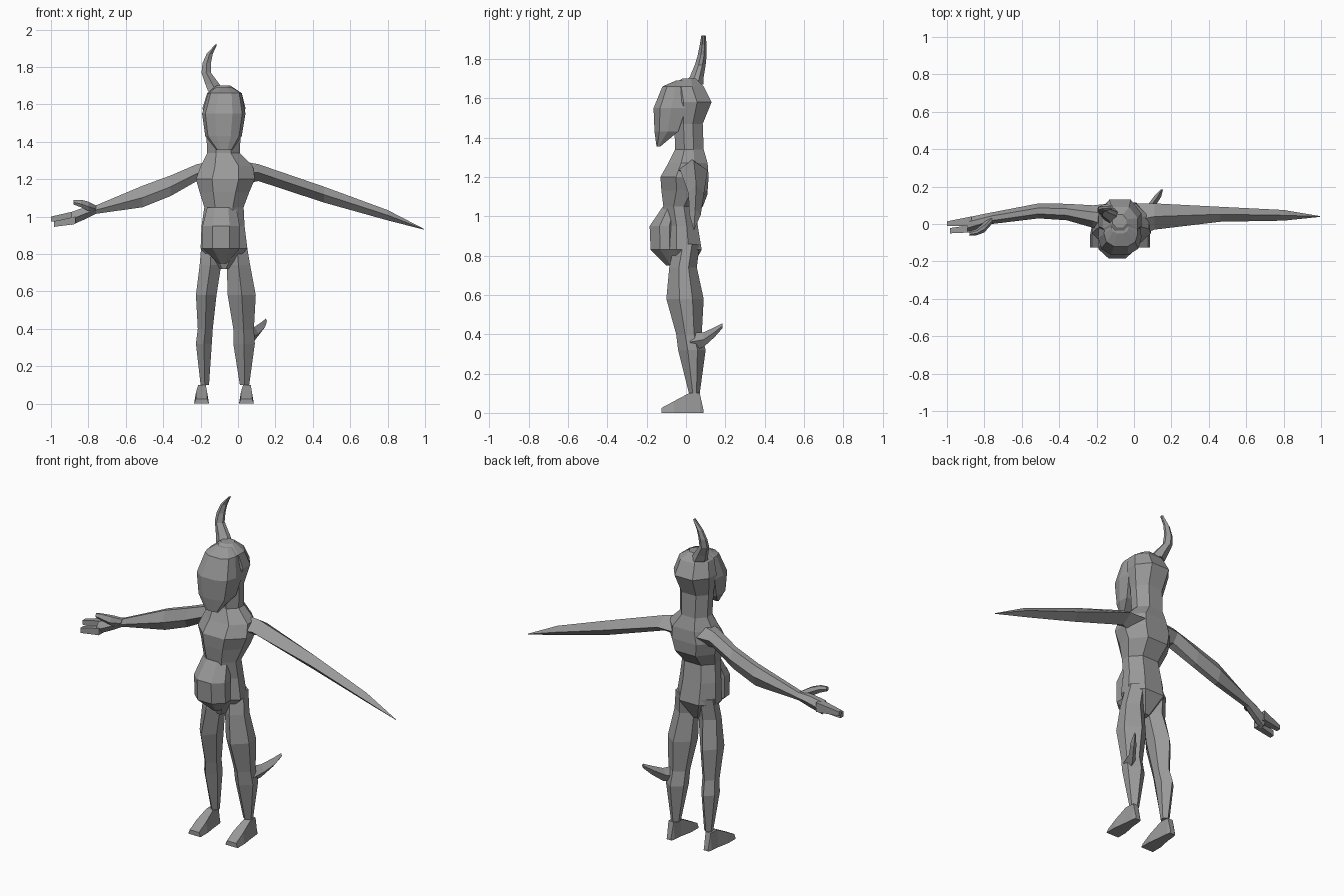
import bpy, bmesh

skin = bpy.data.materials.new("grey_skin")
skin.diffuse_color = (0.32, 0.32, 0.32, 1)

# Unit cross-sections, stretched to the box given for each ring
OCT = [(-.45, -1), (.45, -1), (1, -.35), (1, .3), (.5, 1), (-.5, 1), (-1, .3), (-1, -.35)]
FACE = [(-.4, -1), (.4, -1), (.85, -.6), (1, .1), (.95, 1), (-.95, 1), (-1, .1), (-.85, -.6)]
HEX = [(0, -1), (1, -.3), (1, .4), (0, 1), (-1, .4), (-1, -.3)]
DIAMOND = [(-1, 0), (0, -1), (1, 0), (0, 1)]
ARM = [(-1, -.1), (-.4, -1), (.4, -1), (1, .1), (.4, 1), (-.4, 1)]
BOX = [(-1, -1), (1, -1), (1, 1), (-1, 1)]
FOOT = [(-1, -1), (1, -1), (.75, 1), (-.75, 1)]


def loft(name, axis, shape, rings):
    """Skin rings (position, a_min, a_max, b_min, b_max) along one axis."""
    bm = bmesh.new()
    loops = []
    for p, a0, a1, b0, b1 in rings:
        loop = []
        for u, v in shape:
            co = [(a0 + a1) / 2 + u * (a1 - a0) / 2, (b0 + b1) / 2 + v * (b1 - b0) / 2]
            co.insert(axis, p)
            loop.append(bm.verts.new(co))
        loops.append(loop)
    n = len(shape)
    for r, s in zip(loops, loops[1:]):
        for i in range(n):
            bm.faces.new((r[i], r[(i + 1) % n], s[(i + 1) % n], s[i]))
    bm.faces.new(loops[0])
    bm.faces.new(loops[-1])
    bmesh.ops.recalc_face_normals(bm, faces=bm.faces)
    me = bpy.data.meshes.new(name)
    bm.to_mesh(me)
    bm.free()
    me.materials.append(skin)
    ob = bpy.data.objects.new(name, me)
    bpy.context.collection.objects.link(ob)
    return ob


X, Y, Z = 0, 1, 2

# Torso, neck and skull in one column
loft("body", Z, OCT, [
    (.72, -.10, -.05, -.07, .02),
    (.83, -.20, .05, -.11, .08),
    (.95, -.195, .035, -.10, .06),
    (1.05, -.18, .03, -.115, .045),
    (1.13, -.205, .06, -.125, .11),
    (1.20, -.225, .09, -.13, .115),
    (1.27, -.20, .08, -.09, .11),
    (1.34, -.165, .01, -.055, .09),
    (1.47, -.17, .015, -.06, .085),
    (1.58, -.19, .04, -.08, .13),
    (1.66, -.165, .02, -.08, .09),
    (1.70, -.115, -.04, -.02, .05)])

# Face mask jutting forward with a pointed chin
loft("face", Z, FACE, [
    (1.355, -.115, -.03, -.15, -.13),
    (1.43, -.175, .02, -.16, -.04),
    (1.55, -.192, .04, -.165, 0),
    (1.66, -.16, .02, -.12, 0),
    (1.69, -.12, -.03, -.05, 0)])

# Belly bulge
loft("belly", Z, OCT, [
    (.75, -.105, -.06, -.10, -.03),
    (.83, -.19, .01, -.18, -.03),
    (.95, -.19, .01, -.185, -.03),
    (1.05, -.165, -.01, -.117, -.03)])

# Single curved horn
loft("horn", Z, HEX, [
    (1.67, -.16, -.075, -.01, .09),
    (1.71, -.175, -.10, .02, .09),
    (1.77, -.195, -.145, .045, .10),
    (1.82, -.19, -.145, .06, .105),
    (1.87, -.168, -.135, .07, .105),
    (1.92, -.122, -.112, .078, .10)])

# Legs and feet
loft("right_leg", Z, HEX, [
    (.10, -.20, -.155, .015, .07),
    (.32, -.225, -.14, -.04, .10),
    (.40, -.215, -.135, -.05, .08),
    (.58, -.225, -.115, -.10, .09),
    (.74, -.205, -.09, -.085, .055),
    (.86, -.195, -.09, -.06, .07)])
loft("left_leg", Z, HEX, [
    (.10, .01, .06, .015, .07),
    (.32, -.025, .09, -.04, .10),
    (.40, -.025, .085, -.05, .08),
    (.58, -.055, .095, -.10, .09),
    (.74, -.06, .065, -.085, .055),
    (.86, -.06, .045, -.06, .07)])
for side, x0, x1 in (("right", -.235, -.155), ("left", .005, .085)):
    loft(side + "_foot", Y, FOOT, [
        (-.125, x0, x1, 0, .025),
        (-.06, x0, x1, 0, .06),
        (.015, x0 + .015, x1 - .01, 0, .10),
        (.07, x0 + .02, x1 - .015, 0, .10),
        (.09, x0 + .025, x1 - .02, 0, .01)])

# Spike behind the left calf
loft("calf_spike", Y, DIAMOND, [
    (.02, .01, .09, .31, .41),
    (.09, .065, .11, .335, .41),
    (.145, .105, .145, .385, .435),
    (.185, .143, .155, .43, .455)])

# Left arm ending in a blade
loft("blade_arm", X, DIAMOND, [
    (0, -.07, .11, 1.17, 1.30),
    (.11, -.03, .11, 1.19, 1.28),
    (.46, .012, .092, 1.075, 1.16),
    (.80, .018, .075, .98, 1.035),
    (.995, .038, .042, .93, .934)])

# Right arm with palm
loft("right_arm", X, ARM, [
    (-.12, -.07, .11, 1.17, 1.30),
    (-.22, -.02, .10, 1.19, 1.28),
    (-.36, .02, .108, 1.11, 1.22),
    (-.51, .03, .11, 1.05, 1.165),
    (-.76, .0, .062, 1.015, 1.06),
    (-.82, -.022, .05, .985, 1.05),
    (-.89, -.045, .035, .955, 1.025)])

# Two fingers and a thumb
loft("back_finger", X, BOX, [
    (-.87, -.01, .04, .975, 1.03),
    (-1, -.012, .014, .975, 1.0)])
loft("front_finger", X, BOX, [
    (-.87, -.045, -.005, .96, 1.0),
    (-.985, -.05, -.022, .945, .975)])
loft("thumb", X, ARM, [
    (-.76, .0, .045, 1.025, 1.06),
    (-.80, -.045, .01, 1.03, 1.08),
    (-.84, -.06, -.025, 1.05, 1.09),
    (-.88, -.063, -.04, 1.065, 1.09)])
